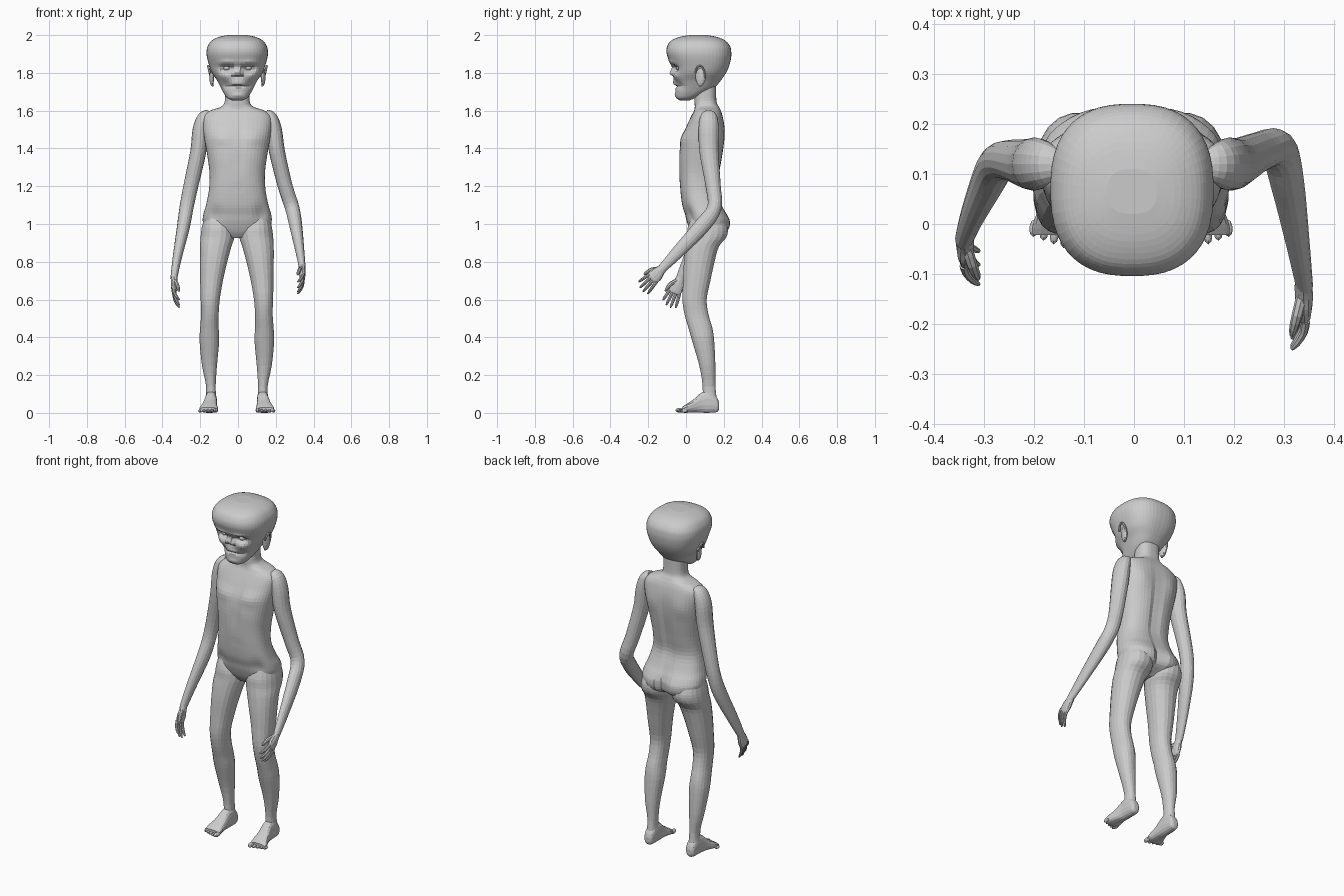
import bpy, bmesh, math
from mathutils import Vector, Matrix


def smooth(keys, sub):
    """Catmull-Rom interpolation of equal-length number rows."""
    out, n = [], len(keys)
    for i in range(n - 1):
        a, b, c, d = (keys[max(0, min(n - 1, i + k))] for k in (-1, 0, 1, 2))
        for s in range(sub):
            t = s / sub
            out.append([0.5 * (2 * q + (r - p) * t + (2 * p - 5 * q + 4 * r - w) * t * t
                               + (3 * q - p - 3 * r + w) * t ** 3) for p, q, r, w in zip(a, b, c, d)])
    return out + [list(keys[-1])]


def finish(name, bm):
    bmesh.ops.recalc_face_normals(bm, faces=bm.faces)
    me = bpy.data.meshes.new(name)
    bm.to_mesh(me)
    bm.free()
    ob = bpy.data.objects.new(name, me)
    bpy.context.collection.objects.link(ob)
    return ob


def skin(name, rings):
    bm = bmesh.new()
    vs = [[bm.verts.new(p) for p in ring] for ring in rings]
    n = len(vs[0])
    for a, b in zip(vs, vs[1:]):
        for i in range(n):
            bm.faces.new((a[i], a[(i + 1) % n], b[(i + 1) % n], b[i]))
    bm.faces.new(vs[0])
    bm.faces.new(vs[-1])
    return finish(name, bm)


def spow(v, p):
    return math.copysign(abs(v) ** p, v)


def loft(name, keys, sides, sub, power=2.0, along_y=False, side=1, shift=0.0, bumps=()):
    """keys: position along the axis, x min, x max, cross min, cross max."""
    rings = []
    for h, x0, x1, c0, c1 in smooth(keys, sub):
        ring = []
        for i in range(sides):
            t = 2 * math.pi * (i + 0.5) / sides
            cs, sn = math.cos(t), math.sin(t)
            x = (x0 + x1) / 2 + (x1 - x0) / 2 * spow(cs, 2 / power)
            c = (c0 + c1) / 2 + (c1 - c0) / 2 * spow(sn, 2 / power)
            for face, bx, bz, sx, sz, amp in bumps:      # sculpted dents and swells
                if face * sn > 0:
                    g = math.exp(-((abs(x) - bx) / sx) ** 2 - ((h - bz) / sz) ** 2)
                    c += amp * g * min(1, abs(sn) * 2)
            px = side * x + shift
            ring.append((px, h, c) if along_y else (px, c, h))
        rings.append(ring)
    return skin(name, rings)


def tube(name, keys, sides, sub, ref=Vector((1, 0, 0))):
    """keys: x, y, z, radius along ref, radius across."""
    rows = smooth(keys, sub)
    pts = [Vector(r[:3]) for r in rows]
    rings = []
    for i, r in enumerate(rows):
        t = (pts[min(i + 1, len(pts) - 1)] - pts[max(i - 1, 0)]).normalized()
        u = (ref - t * ref.dot(t)).normalized()
        w = t.cross(u)
        rings.append([pts[i] + u * r[3] * math.cos(a) + w * r[4] * math.sin(a)
                      for a in (2 * math.pi * k / sides for k in range(sides))])
    return skin(name, rings)


def ball(name, loc, size, rot=0.0, seg=12):
    bm = bmesh.new()
    bmesh.ops.create_uvsphere(bm, u_segments=seg, v_segments=8, radius=1)
    bm.transform(Matrix.Translation(loc) @ Matrix.Rotation(rot, 4, 'Z') @ Matrix.Diagonal((*size, 1)))
    return finish(name, bm)


# Torso and neck
profile = [(.925, .05, .05, .14), (.96, .16, .025, .215), (1.01, .182, .005, .23),
           (1.05, .18, -.005, .217), (1.10, .166, -.02, .19), (1.18, .150, -.03, .165),
           (1.27, .147, -.036, .178), (1.37, .16, -.037, .195), (1.45, .174, -.024, .203),
           (1.52, .183, .003, .203), (1.57, .18, .027, .195), (1.60, .145, .042, .185),
           (1.62, .088, .046, .175), (1.65, .066, .045, .162), (1.73, .066, .045, .16)]
loft("torso", [(z, -w - .004, w - .004, f, b) for z, w, f, b in profile], 44, 4, 2.5, bumps=[
    (-1, .085, 1.455, .055, .035, -.010), (-1, 0, 1.47, .018, .09, .008),    # chest
    (-1, 0, 1.19, .012, .012, .012), (-1, 0, 1.34, .03, .06, .006),          # navel
    (-1, .12, 1.05, .03, .05, .012),                                         # groin
    (1, 0, 1.0, .02, .07, -.045), (1, .08, 1.0, .05, .05, .006),             # buttocks
    (1, 0, 1.3, .025, .2, -.016), (1, .1, 1.47, .045, .06, .008)])           # spine, blades

# Head with sculpted face
skull = [(1.655, .03, -.035, .02), (1.667, .053, -.05, .05), (1.69, .07, -.055, .10),
         (1.72, .086, -.058, .15), (1.76, .107, -.066, .185), (1.80, .134, -.072, .212),
         (1.84, .149, -.08, .23), (1.88, .160, -.096, .239), (1.91, .163, -.104, .24),
         (1.94, .157, -.1, .234), (1.97, .137, -.08, .21), (1.99, .098, -.035, .165),
         (2.0, .05, .02, .11)]
loft("head", [(z, -w - .004, w - .004, f, b) for z, w, f, b in skull], 48, 4, 2.5, bumps=[
    (-1, .058, 1.825, .032, .018, .035), (-1, .055, 1.855, .04, .012, -.008),
    (-1, 0, 1.798, .016, .022, -.026), (-1, .012, 1.778, .008, .008, .018),
    (-1, .075, 1.782, .025, .018, -.010), (-1, .06, 1.735, .022, .02, .014),
    (-1, 0, 1.728, .04, .006, .016), (-1, 0, 1.745, .035, .008, -.007),
    (-1, 0, 1.682, .03, .012, -.006)])

for side, tag in ((-1, "right"), (1, "left")):
    off = -.006
    # Eyeball sunk in its socket
    ball(tag + "_eyeball", (side * .056 - .004, -.035, 1.825), (.02, .017, .014))

    # Ear: outer rim, lobe plate
    ball(tag + "_ear", (side * .136 + off / 2, .075, 1.783), (.011, .026, .052), side * -.3)
    rim = []
    for k in range(13):
        a = math.radians(-100 + k * 22)
        up = math.sin(a)
        rim.append((side * (.143 + .012 * up) + off / 2, .074 + .026 * math.cos(a),
                    1.785 + .052 * up, .006, .006))
    tube(tag + "_ear_rim", rim, 6, 1)

    # Leg
    loft(tag + "_leg", [(1.04, .04, .172, .03, .195), (.98, .015, .187, .008, .222),
         (.93, .012, .193, .003, .215), (.88, .028, .196, -.004, .175), (.8, .05, .196, -.012, .152),
         (.7, .073, .195, -.016, .13), (.6, .09, .192, -.02, .11), (.52, .096, .19, -.008, .12),
         (.45, .096, .195, .012, .14), (.38, .093, .198, .032, .15), (.25, .105, .185, .07, .156),
         (.14, .112, .163, .088, .156), (.06, .108, .168, .085, .165)],
         20, 3, 2.2, side=side, shift=off)

    # Foot and toes
    loft(tag + "_foot", [(.176, .125, .15, .02, .05), (.165, .11, .163, .004, .08),
         (.13, .106, .168, 0, .115), (.085, .106, .17, 0, .11), (.04, .105, .182, .002, .072),
         (0, .1, .197, 0, .046), (-.022, .105, .197, .002, .03)],
         16, 3, 2.5, along_y=True, side=side, shift=off)
    for k in range(5):
        r = .013 if k == 0 else .0095
        ball(f"{tag}_toe_{k + 1}", (side * (.112 + .0205 * k) + off, -.03 + .0055 * k, r + .001),
             (r, .026 - .002 * k, r), side * .1, 8)

# Arms
arms = {
    "right": [(-.150, .12, 1.585, .02, .03), (-.178, .12, 1.565, .034, .046), (-.198, .12, 1.50, .042, .053),
              (-.211, .12, 1.38, .042, .05), (-.25, .128, 1.2, .039, .04), (-.272, .122, 1.09, .037, .038),
              (-.29, .09, .98, .034, .042), (-.322, .02, .82, .024, .034), (-.34, -.03, .71, .018, .024)],
    "left": [(.145, .12, 1.585, .02, .03), (.172, .12, 1.565, .034, .046), (.19, .12, 1.50, .042, .053),
             (.207, .122, 1.38, .042, .05), (.25, .144, 1.2, .039, .04), (.287, .15, 1.085, .038, .038),
             (.306, .085, .99, .034, .042), (.327, -.035, .86, .024, .034), (.341, -.125, .765, .017, .023)]}
for tag, keys in arms.items():
    side = -1 if tag == "right" else 1
    tube(tag + "_arm", keys, 16, 4)

    # Hand: flat palm, four curled fingers and a thumb
    wrist = Vector(keys[-1][:3])
    d = Vector((0, -.40, -.92) if side < 0 else (.03, -.70, -.71)).normalized()
    u = Vector((0, d.z, -d.y)).normalized()
    inward = Vector((-side, 0, 0))
    tube(tag + "_palm", [(*(wrist + d * s + inward * .002), a, b) for s, a, b in
         ((-.015, .017, .023), (.015, .018, .027), (.045, .017, .036), (.075, .013, .034), (.085, .008, .03))], 12, 3)
    for k in range(4):
        v = (k - 1.5) * .018
        length = (.078, .088, .084, .066)[k if u.y < 0 else 3 - k]
        base = wrist + d * .072 + u * v
        tube(f"{tag}_finger_{k + 1}", [(*(base + d * length * f + u * v * .45 * f + inward * (.03 * f * f)), r, r)
             for f, r in ((0, .009), (.4, .0085), (.8, .0075), (1, .004))], 8, 2)
    fwd = u if u.y < 0 else -u
    tube(tag + "_thumb", [(*(wrist + d * s + fwd * o + inward * i), r, r) for s, o, i, r in
         ((.015, .012, .005, .012), (.045, .036, .016, .011), (.075, .044, .024, .009), (.092, .046, .028, .005))], 8, 2)
